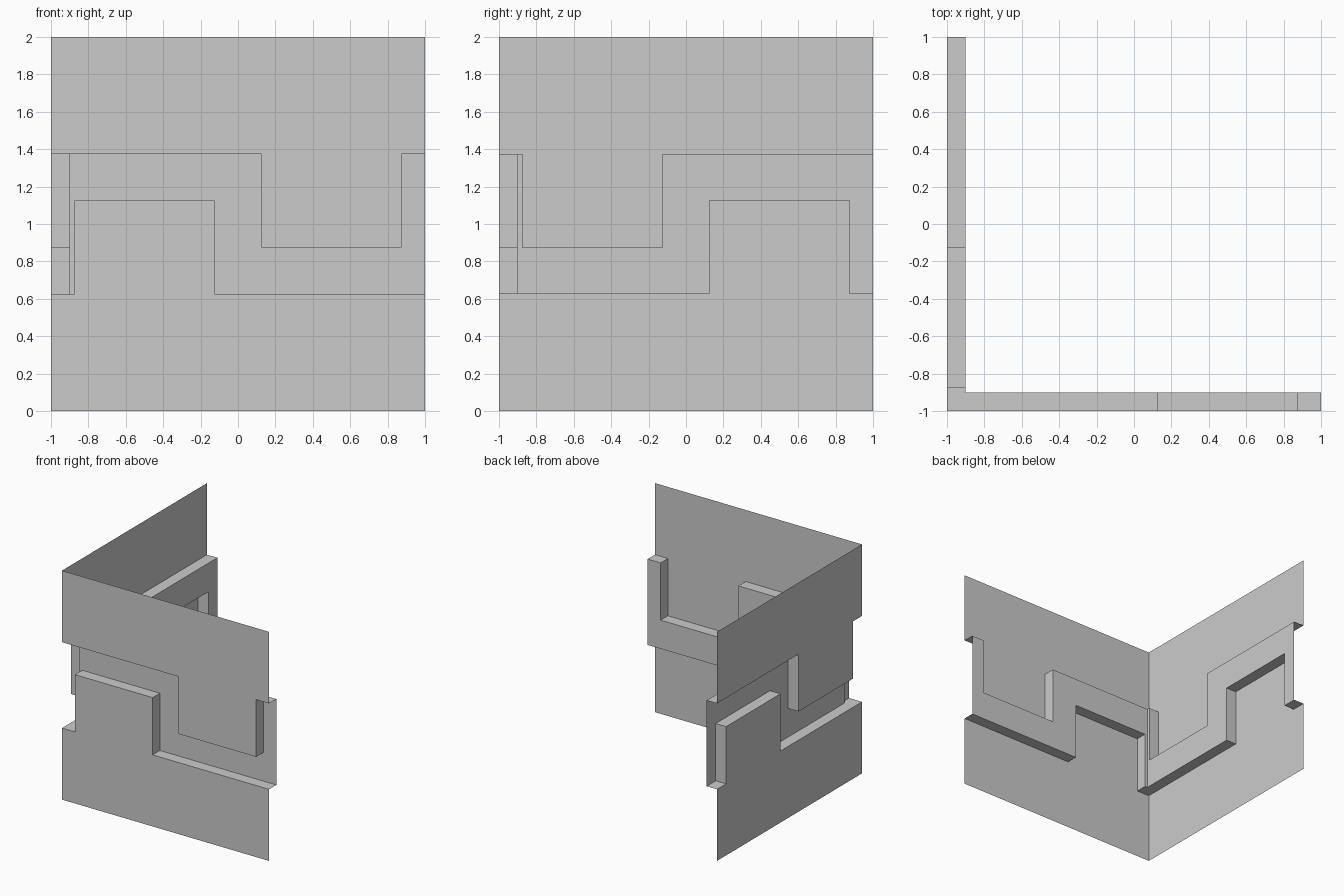
import bpy
import bmesh
from math import radians
from mathutils import Matrix

cube = bpy.data.objects.get("Cube")
if cube:
    bpy.data.objects.remove(cube, do_unlink=True)

grey = bpy.data.materials.new("light grey")
grey.use_nodes = True
colour = (0.6, 0.6, 0.6, 1)
grey.diffuse_color = colour
grey.node_tree.nodes["Principled BSDF"].inputs["Base Color"].default_value = colour

DEPTH = 0.1           # how far the channel is set back from the panels
TOP = 2.0
NEAR, FAR = 0.125, 0.875

# Stepped borders of the channel, from left to right along one wall
upper_edge = [(-1, 1.375), (NEAR, 1.375), (NEAR, 0.875),
              (FAR, 0.875), (FAR, 1.375), (1, 1.375)]
lower_edge = [(-1, 0.625), (-FAR, 0.625), (-FAR, 1.125),
              (-NEAR, 1.125), (-NEAR, 0.625), (1, 0.625)]


def outer(edge):
    return [(s, -1, z) for s, z in edge]


def inner(edge, side):
    """Set the border back, mitred at the end that meets the other wall."""
    pts = [(s, -1 + DEPTH, z) for s, z in edge]
    end = 0 if side == 0 else -1
    s, y, z = pts[end]
    pts[end] = (s * (1 - DEPTH), y, z)
    return pts


def ledge(front, back):
    return [(front[i], front[i + 1], back[i + 1], back[i])
            for i in range(len(front) - 1)]


def upper_faces(side):
    return [outer(upper_edge) + [(1, -1, TOP), (-1, -1, TOP)]]


def lower_faces(side):
    return [[(-1, -1, 0), (1, -1, 0)] + outer(lower_edge)[::-1]]


def channel_faces(side):
    up, low = inner(upper_edge, side), inner(lower_edge, side)
    return ([low + up[::-1]] + ledge(outer(lower_edge), low)
            + ledge(up, outer(upper_edge)))


def build(name, make_faces):
    """Make a part on the front wall and, turned a quarter, on the side wall."""
    bm = bmesh.new()
    for side in (0, 1):
        turn = Matrix.Rotation(radians(-90 * side), 3, 'Z')
        for face in make_faces(side):
            bm.faces.new([bm.verts.new(turn @ bm_point(p)) for p in face])
    bmesh.ops.remove_doubles(bm, verts=bm.verts, dist=0.0005)
    mesh = bpy.data.meshes.new(name)
    bm.to_mesh(mesh)
    bm.free()
    mesh.materials.append(grey)
    obj = bpy.data.objects.new(name, mesh)
    bpy.context.collection.objects.link(obj)


def bm_point(p):
    return Matrix.Translation(p).to_translation()


build("upper_panels", upper_faces)
build("lower_panels", lower_faces)
build("recessed_channel", channel_faces)
